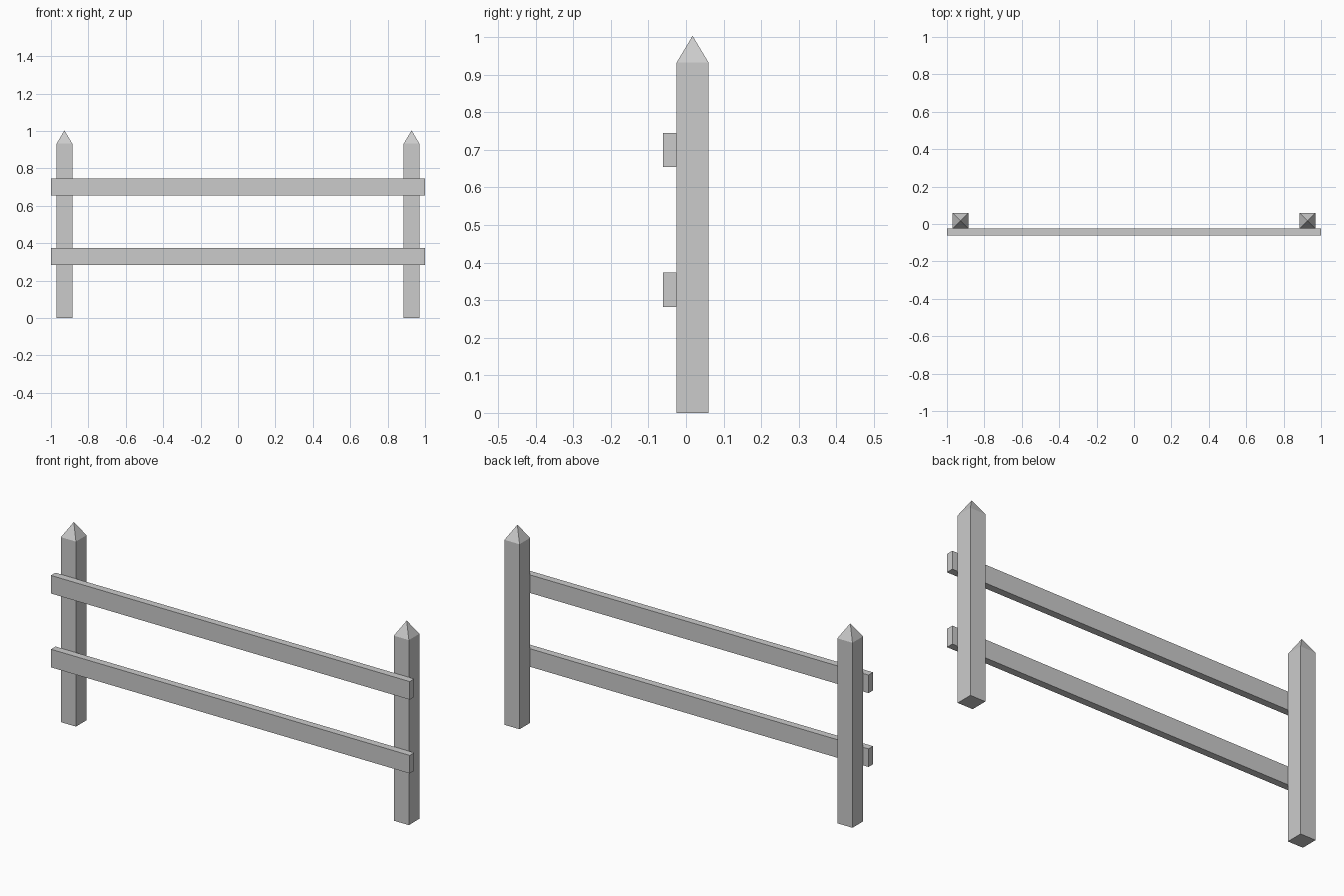
import bpy
import bmesh

cube = bpy.data.objects.get("Cube")
if cube:
    bpy.data.objects.remove(cube, do_unlink=True)

# Single flat grey for the whole fence
grey = bpy.data.materials.new("plain grey")
grey.use_nodes = True
colour = (0.6, 0.6, 0.6, 1)
grey.diffuse_color = colour
grey.node_tree.nodes["Principled BSDF"].inputs["Base Color"].default_value = colour


def box(name, low, high, tip=0):
    """Box between two corners, with an optional pyramid point on top."""
    bm = bmesh.new()
    bmesh.ops.create_cube(bm, size=1)
    for v in bm.verts:
        v.co = [a + (c + 0.5) * (b - a) for a, b, c in zip(low, high, v.co)]
    bm.normal_update()
    if tip:
        top = [f for f in bm.faces if f.normal.z > 0.9]
        peak = bmesh.ops.poke(bm, faces=top)["verts"][0]
        peak.co.z += tip
    mesh = bpy.data.meshes.new(name)
    bm.to_mesh(mesh)
    bm.free()
    mesh.materials.append(grey)
    obj = bpy.data.objects.new(name, mesh)
    bpy.context.collection.objects.link(obj)
    return obj


# Pointed square posts
half = 0.042
for side, x in (("left", 0.928), ("right", -0.928)):
    box(side + "_post", (x - half, -0.025, 0), (x + half, 0.06, 0.932), tip=0.071)

# Horizontal rails fixed to the front of the posts
for level, z in (("lower", 0.282), ("upper", 0.654)):
    box(level + "_rail", (-1, -0.061, z), (1, -0.025, z + 0.091))
